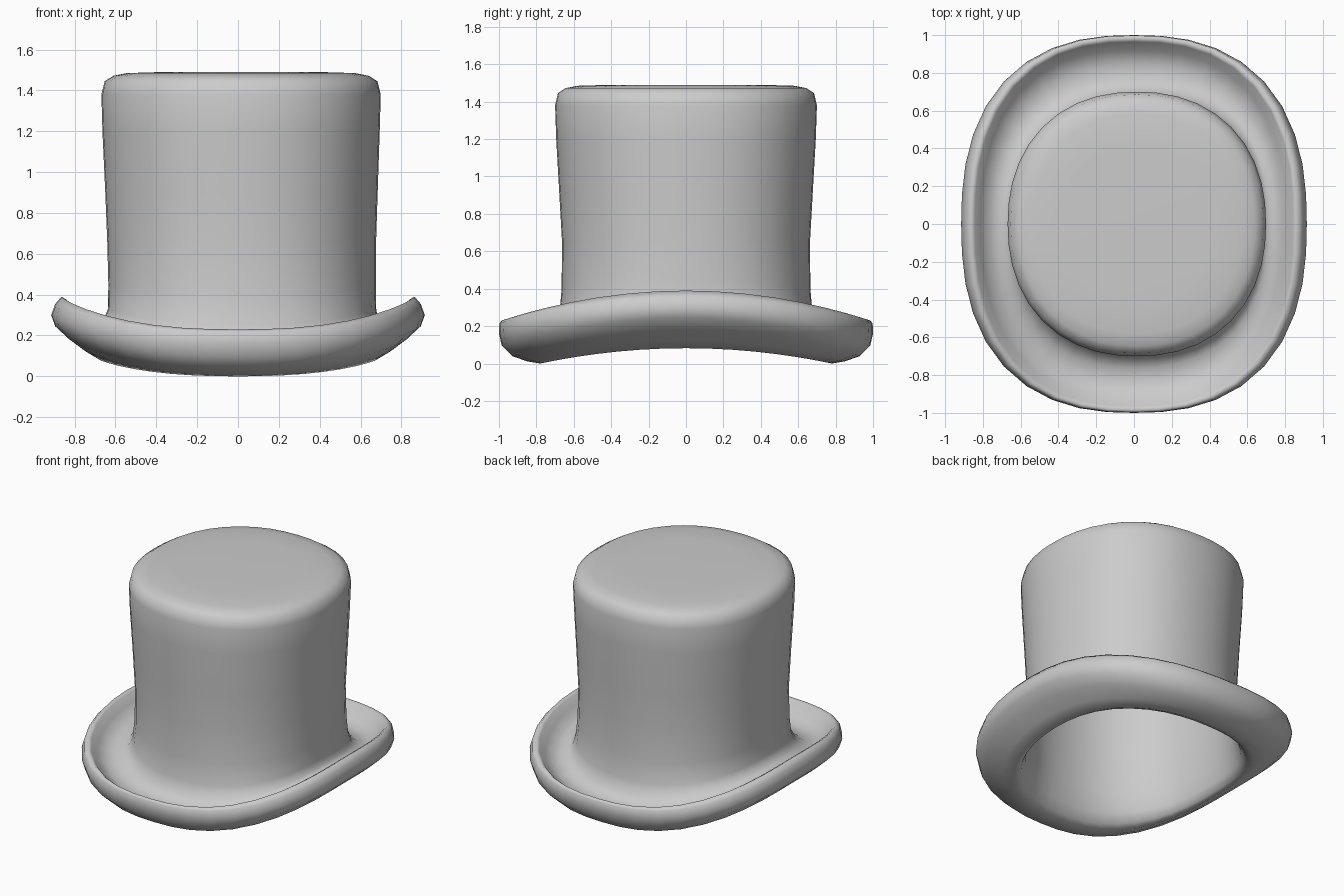
import bpy, bmesh, math

SEGS = 40

# Each ring: (x radius, y radius, z at the sides, z at front/back, squareness, x centre)
CROWN = [
    (0.40, 0.41, 1.49, 1.49, 2.2, 0.015),
    (0.56, 0.58, 1.485, 1.485, 2.2, 0.015),
    (0.625, 0.645, 1.472, 1.472, 2.2, 0.015),
    (0.668, 0.685, 1.445, 1.445, 2.22, 0.015),
    (0.684, 0.70, 1.38, 1.38, 2.22, 0.015),
    (0.679, 0.694, 1.20, 1.20, 2.2, 0.015),
    (0.667, 0.677, 0.90, 0.90, 2.17, 0.017),
    (0.658, 0.663, 0.65, 0.65, 2.15, 0.018),
    (0.655, 0.665, 0.45, 0.40, 2.2, 0.02),
    (0.657, 0.678, 0.33, 0.25, 2.28, 0.02),
]
BRIM = [
    (0.67, 0.705, 0.285, 0.165, 2.38, 0.015),  # fillet at crown base
    (0.705, 0.76, 0.265, 0.125, 2.42, 0.005),
    (0.76, 0.85, 0.277, 0.12, 2.45, 0),        # floor of brim
    (0.81, 0.92, 0.325, 0.155, 2.45, 0),
    (0.843, 0.965, 0.378, 0.212, 2.45, 0),
    (0.865, 0.985, 0.39, 0.23, 2.45, 0),       # lip crest
    (0.895, 0.998, 0.355, 0.215, 2.45, 0),
    (0.915, 1.00, 0.30, 0.16, 2.45, 0),        # widest point
    (0.895, 0.985, 0.245, 0.095, 2.45, 0),
    (0.83, 0.93, 0.185, 0.04, 2.45, 0),
    (0.75, 0.85, 0.125, 0.012, 2.4, 0),
    (0.68, 0.78, 0.082, 0.0, 2.4, 0),          # lowest edge
]
LINING = [
    (0.652, 0.73, 0.09, 0.025, 2.35, 0.005),
    (0.638, 0.69, 0.14, 0.09, 2.3, 0.01),
    (0.632, 0.655, 0.26, 0.22, 2.22, 0.015),
    (0.632, 0.638, 0.60, 0.60, 2.15, 0.018),
    (0.641, 0.651, 0.90, 0.90, 2.17, 0.017),
    (0.655, 0.67, 1.25, 1.25, 2.2, 0.015),
    (0.645, 0.66, 1.42, 1.42, 2.2, 0.015),
    (0.56, 0.58, 1.46, 1.46, 2.2, 0.015),
]


def add_ring(bm, rx, ry, z_side, z_front, n, cx):
    """Superellipse ring whose height dips toward the front and back."""
    ring = []
    for i in range(SEGS):
        a = 2 * math.pi * i / SEGS
        c, s = math.cos(a), math.sin(a)
        r = (abs(c) ** n + abs(s) ** n) ** (-1 / n)
        u, v = c * r, s * r
        z = z_side + (z_front - z_side) * v * v
        ring.append(bm.verts.new((cx + rx * u, ry * v, z)))
    return ring


def loft(name, rows):
    bm = bmesh.new()
    rings = [add_ring(bm, *row) for row in rows]
    for a, b in zip(rings, rings[1:]):
        for i in range(SEGS):
            j = (i + 1) % SEGS
            bm.faces.new((a[i], b[i], b[j], a[j]))
    # caps: crown top and inside ceiling
    bm.faces.new(rings[0])
    bm.faces.new(rings[-1][::-1])
    bmesh.ops.recalc_face_normals(bm, faces=bm.faces)
    for f in bm.faces:
        f.smooth = True
    mesh = bpy.data.meshes.new(name)
    bm.to_mesh(mesh)
    bm.free()
    obj = bpy.data.objects.new(name, mesh)
    bpy.context.collection.objects.link(obj)
    return obj


# One continuous shell: crown, rolled brim, then hollow inside
loft("top_hat", CROWN + BRIM + LINING)
